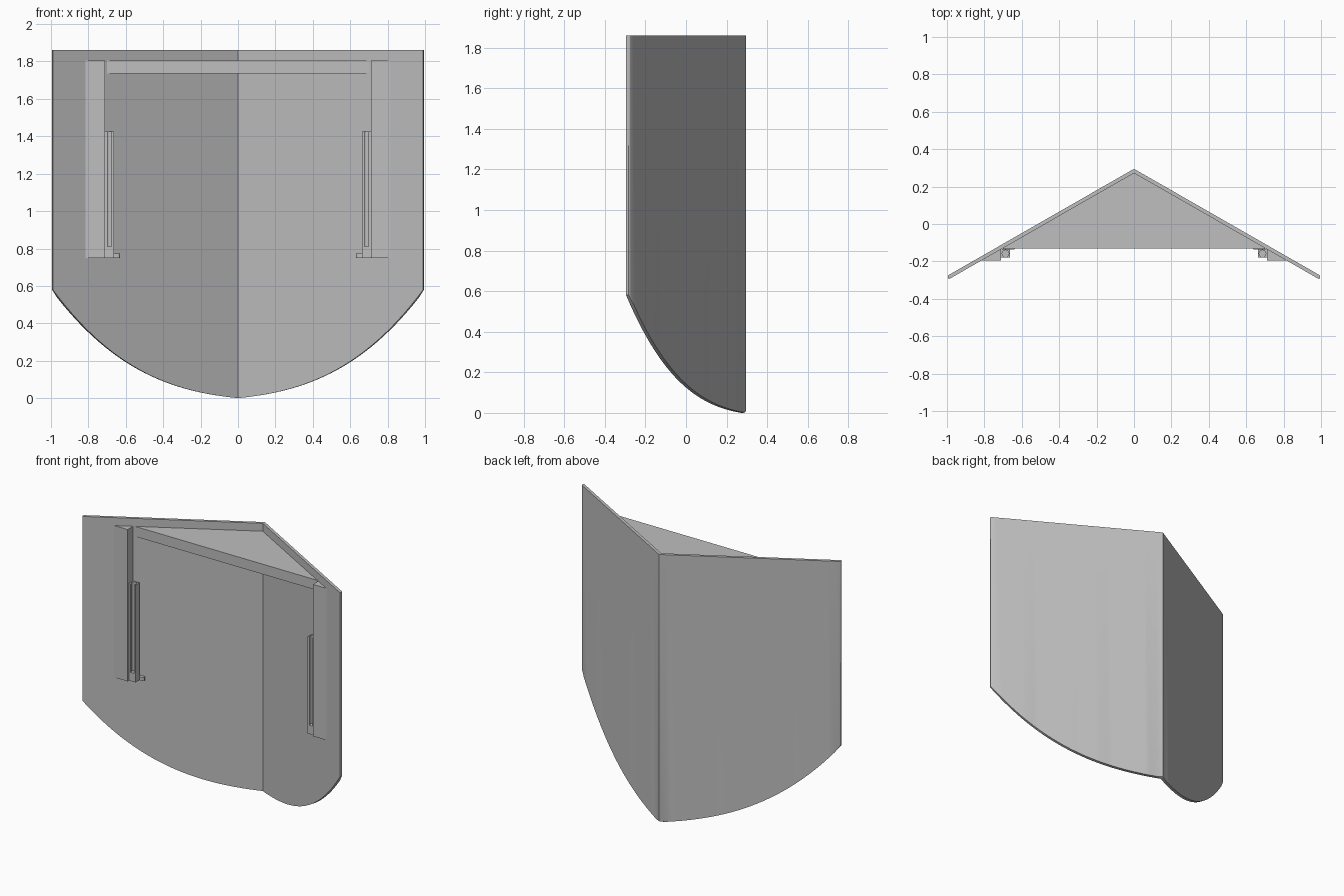
import bpy, bmesh, math

cube = bpy.data.objects.get("Cube")
if cube:
    bpy.data.objects.remove(cube)

grey = bpy.data.materials.new("plain grey")
grey.use_nodes = True
grey.diffuse_color = (0.52, 0.52, 0.52, 1)
grey.node_tree.nodes["Principled BSDF"].inputs["Base Color"].default_value = grey.diffuse_color

HEIGHT = 1.86
SLOPE = 0.573


def finish(name, bm):
    bmesh.ops.recalc_face_normals(bm, faces=bm.faces)
    mesh = bpy.data.meshes.new(name)
    bm.to_mesh(mesh)
    bm.free()
    mesh.materials.append(grey)
    obj = bpy.data.objects.new(name, mesh)
    bpy.context.collection.objects.link(obj)
    bpy.ops.object.select_all(action='DESELECT')
    obj.select_set(True)
    bpy.context.view_layer.objects.active = obj
    bpy.ops.object.shade_smooth_by_angle(angle=math.radians(30))
    return obj


def prism(name, outline, z0, z1, side=1):
    """Extrude a plan outline from z0 to z1; side=-1 mirrors it in x."""
    bm = bmesh.new()
    face = bm.faces.new([bm.verts.new((x * side, y, z0)) for x, y in outline])
    ext = bmesh.ops.extrude_face_region(bm, geom=[face])
    top = [v for v in ext["geom"] if isinstance(v, bmesh.types.BMVert)]
    bmesh.ops.translate(bm, verts=top, vec=(0, 0, z1 - z0))
    return finish(name, bm)


def rect(x0, x1, y0, y1):
    return [(x0, y0), (x1, y0), (x1, y1), (x0, y1)]


def curve_z(x):
    return 0.1 * x + 0.2 * x ** 2 + 0.28 * x ** 3


# V-shaped shield with a curved lower edge
bm = bmesh.new()
N = 28
rings = []
for i in range(-N, N + 1):
    t = abs(i) / N
    s = 1 if i >= 0 else -1
    xo, xi = t, t * 0.99
    yo, yi = 0.295 - SLOPE * xo, 0.272 - SLOPE * xi
    z = curve_z(t)
    rings.append([bm.verts.new(p) for p in (
        (s * xo, yo, HEIGHT), (s * xi, yi, HEIGHT), (s * xi, yi, z), (s * xo, yo, z))])
for a, b in zip(rings, rings[1:]):
    for k in range(4):
        j = (k + 1) % 4
        bm.faces.new((a[k], a[j], b[j], b[k]))
bm.faces.new(rings[0])
bm.faces.new(rings[-1])

# Rounded outer rim along the bottom and the two ends
rim = [bm.edges.get((a[3], b[3])) for a, b in zip(rings, rings[1:])]
rim += [bm.edges.get((r[0], r[3])) for r in (rings[0], rings[-1])]
bmesh.ops.bevel(bm, geom=rim, offset=0.012, segments=3, profile=0.5, affect='EDGES')
finish("shield", bm)

# Triangular shelf near the top
prism("shelf", [(-0.71, -0.13), (0.71, -0.13), (0, 0.28)], 1.735, 1.805)

# Channel section: a square with a round bore opening to the front
cx, cy, radius = 0.687, -0.158, 0.018
half_gap = 0.012
start = math.asin(half_gap / radius)
bore = []
for i in range(13):
    a = -math.pi / 2 + start + (2 * math.pi - 2 * start) * i / 12
    bore.append((cx + radius * math.cos(a), cy + radius * math.sin(a)))
channel = [(cx + half_gap, -0.18)] + bore + [
    (cx - half_gap, -0.18), (0.662, -0.18), (0.662, -0.134), (0.712, -0.134), (0.712, -0.18)]

for label, side in (("left", 1), ("right", -1)):
    # Wedge rail fixed to the shield
    prism(label + "_rail", [(0.712, -0.195), (0.818, -0.195), (0.712, -0.134)],
          0.75, 1.805, side)
    # Slotted channel with a closed foot
    prism(label + "_channel", channel, 0.81, 1.425, side)
    prism(label + "_channel_foot", rect(0.662, 0.712, -0.18, -0.134), 0.75, 0.81, side)
    # Small tab with a rounded inner end
    end = [(0.643 + 0.012 * math.cos(a), -0.124 + 0.012 * math.sin(a))
           for a in [math.pi * (0.5 + i / 6) for i in range(7)]]
    prism(label + "_tab", end + [(0.7, -0.136), (0.7, -0.112)], 0.75, 0.772, side)
